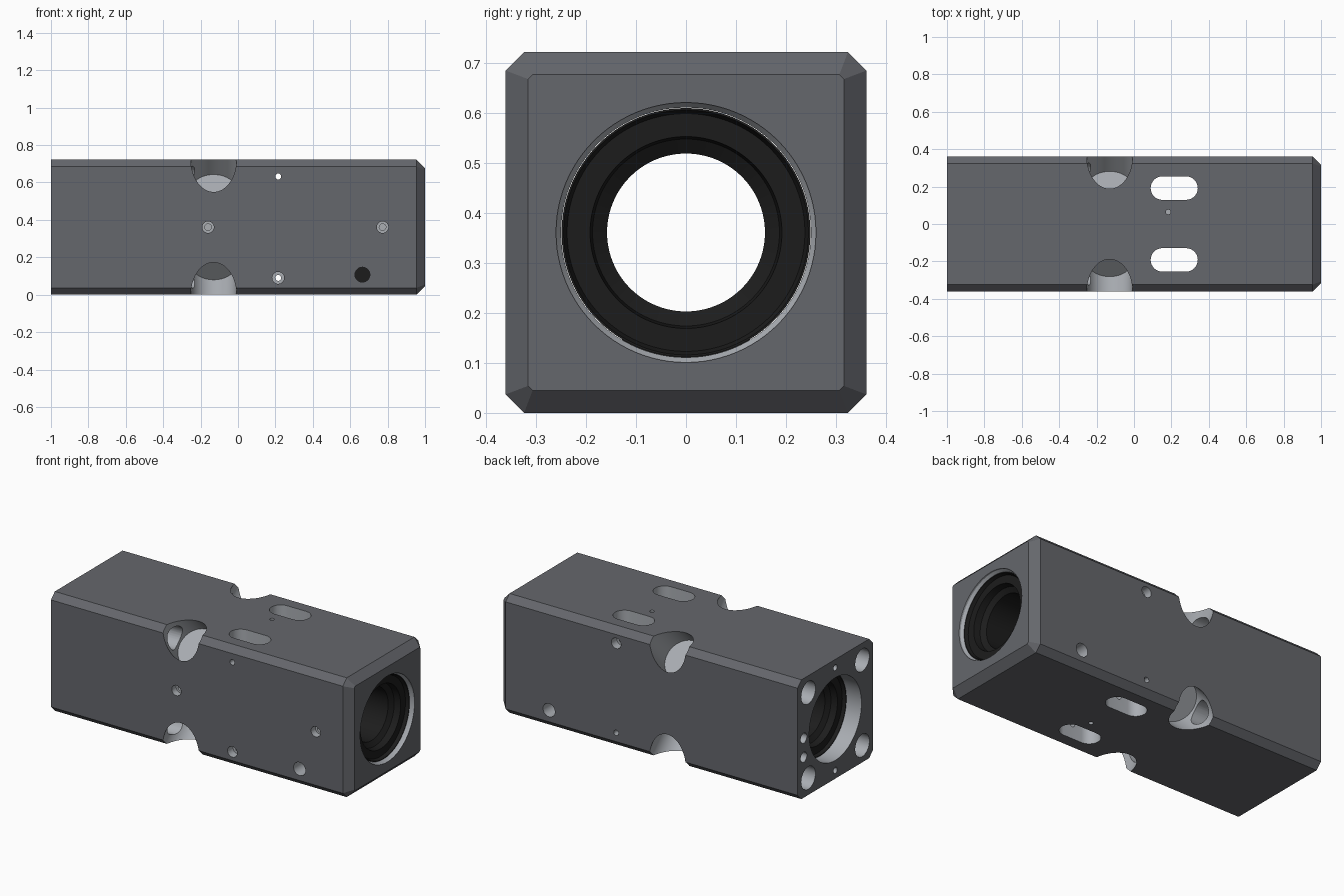
import bpy, bmesh, math
from mathutils import Vector

if "Cube" in bpy.data.objects:
    bpy.data.objects.remove(bpy.data.objects["Cube"])

ZC, H = 0.361, 0.361          # axis height and half width
X, Y, Z = Vector((1, 0, 0)), Vector((0, 1, 0)), Vector((0, 0, 1))
O = Vector((0, 0, ZC))        # a point on the bore axis


def material(name, r, g, b):
    m = bpy.data.materials.new(name)
    m.diffuse_color = (r, g, b, 1)
    m.use_nodes = True
    m.node_tree.nodes["Principled BSDF"].inputs["Base Color"].default_value = m.diffuse_color
    return m


DARK = material("dark_grey_coating", 0.13, 0.135, 0.15)
BARE = material("bare_metal", 0.40, 0.42, 0.45)
BLACK = material("black_liner", 0.012, 0.012, 0.012)


def finish(name, bm, mat):
    bmesh.ops.recalc_face_normals(bm, faces=bm.faces)
    me = bpy.data.meshes.new(name)
    bm.to_mesh(me)
    bm.free()
    me.materials.append(mat)
    ob = bpy.data.objects.new(name, me)
    bpy.context.collection.objects.link(ob)
    return ob


def loft(name, rings, mat, caps=True):
    """Skin a list of equal-length point rings."""
    bm = bmesh.new()
    loops = [[bm.verts.new(p) for p in ring] for ring in rings]
    n = len(loops[0])
    pairs = list(zip(loops, loops[1:])) if caps else list(zip(loops, loops[1:] + loops[:1]))
    for a, b in pairs:
        for i in range(n):
            j = (i + 1) % n
            bm.faces.new((a[i], a[j], b[j], b[i]))
    if caps:
        bm.faces.new(loops[0])
        bm.faces.new(loops[-1])
    return finish(name, bm, mat)


def circle(c, u, v, r, n=48):
    return [c + r * (u * math.cos(t) + v * math.sin(t))
            for t in (2 * math.pi * i / n for i in range(n))]


def octagon(x, h, c):
    q = [(h, h - c), (h - c, h), (c - h, h), (-h, h - c),
         (-h, c - h), (c - h, -h), (h - c, -h), (h, c - h)]
    return [Vector((x, a, b + ZC)) for a, b in q]


def smooth(ob):
    bpy.ops.object.select_all(action='DESELECT')
    bpy.context.view_layer.objects.active = ob
    ob.select_set(True)
    bpy.ops.object.shade_smooth_by_angle(angle=math.radians(30))


# Housing block: bevelled square bar with a chamfered right end
body = loft("housing_block", [octagon(-1, H, 0.037), octagon(0.955, H, 0.037),
                              octagon(1, 0.316, 0.009)], DARK)
body.data.materials.append(BARE)


def cut(rings):
    c = loft("cutter", rings, BARE)
    m = body.modifiers.new("cut", 'BOOLEAN')
    m.operation, m.solver, m.object = 'DIFFERENCE', 'EXACT', c
    m.material_mode = 'TRANSFER'
    bpy.context.view_layer.objects.active = body
    bpy.ops.object.modifier_apply(modifier=m.name)
    bpy.data.objects.remove(c)


def drill(a, b, r, u, v, n=32):
    a, b = Vector(a), Vector(b)
    cut([circle(a, u, v, r, n), circle(b, u, v, r, n)])


# Main bore with a small lead-in at the right end
cut([circle(O + X * x, Y, Z, r, 96) for x, r in
     [(-1.1, 0.25), (0.975, 0.25), (0.99, 0.26), (1.1, 0.26)]])

# Four corner pockets on the long edges, with bolt holes from the left face
for sy in (-1, 1):
    for sz in (-1, 1):
        d = Vector((0, sy, sz)).normalized()
        p = O - X * 0.13
        drill(p + d * 0.276, p + d * 0.7, 0.122, X, d.cross(X), 64)
        drill((-1.1, sy * 0.258, ZC + sz * 0.258), (-0.14, sy * 0.258, ZC + sz * 0.258), 0.068, Y, Z)

# Pair of slots through top and bottom
for sy in (-1, 1):
    r = 0.063
    plan = [(0.215 + s * 0.063 + r * math.cos(t), sy * 0.192 + r * math.sin(t))
            for s, t0 in ((1, -math.pi / 2), (-1, math.pi / 2))
            for t in (t0 + math.pi * i / 16 for i in range(17))]
    cut([[Vector((x, y, z)) for x, y in plan] for z in (-0.1, 0.82)])

# Cross pins: small through hole, counterbored on opposite sides
for s in (-1, 1):
    z = ZC + s * 0.271
    drill((0.215, -0.5, z), (0.215, 0.5, z), 0.016, X, Z, 24)
    drill((0.215, s * 0.31, z), (0.215, s * 0.5, z), 0.032, X, Z)
    # Tiny oil hole in top / bottom, and side ports
    drill((0.215 - s * 0.032, s * 0.064, ZC + s * 0.28),
          (0.215 - s * 0.032, s * 0.064, ZC + s * 0.5), 0.013, X, Y, 20)
    drill((0.665, s * 0.15, 0.107), (0.665, s * 0.5, 0.107), 0.04, X, Z)
    # Left face small screw holes
    drill((-1.1, 0, ZC + s * 0.311), (-0.88, 0, ZC + s * 0.311), 0.018, Y, Z, 24)

# Front ports, stepped
for x in (-0.16, 0.773):
    drill((x, -0.5, ZC), (x, -0.32, ZC), 0.031, X, Z)
    drill((x, -0.33, ZC), (x, -0.28, ZC), 0.018, X, Z, 24)

# Two ports on the left face
for z in (0.36, 0.245):
    drill((-1.1, 0.302, z), (-0.85, 0.302, z), 0.03, Y, Z)
smooth(body)


# Black bearing sleeves inside the bore, turned from a profile
def sleeve(name, outer, inner):
    s = 1 if outer > inner else -1
    prof = [(outer, 0.249), (outer, 0.245), (outer - s * 0.02, 0.238), (outer - s * 0.02, 0.192),
            (outer - s * 0.06, 0.187), (outer - s * 0.08, 0.158), (inner, 0.158), (inner, 0.249)]
    smooth(loft(name, [circle(O + X * x, Y, Z, r, 96) for x, r in prof], BLACK, caps=False))


sleeve("right_sleeve", 0.975, 0.42)
sleeve("left_sleeve", -0.9, 0.02)

# Black plug behind the side ports
plug = loft("port_plug", [circle(Vector((0.665, y, 0.107)), X, Z, 0.04, 32) for y in (-0.2, 0.2)], BLACK)
smooth(plug)
